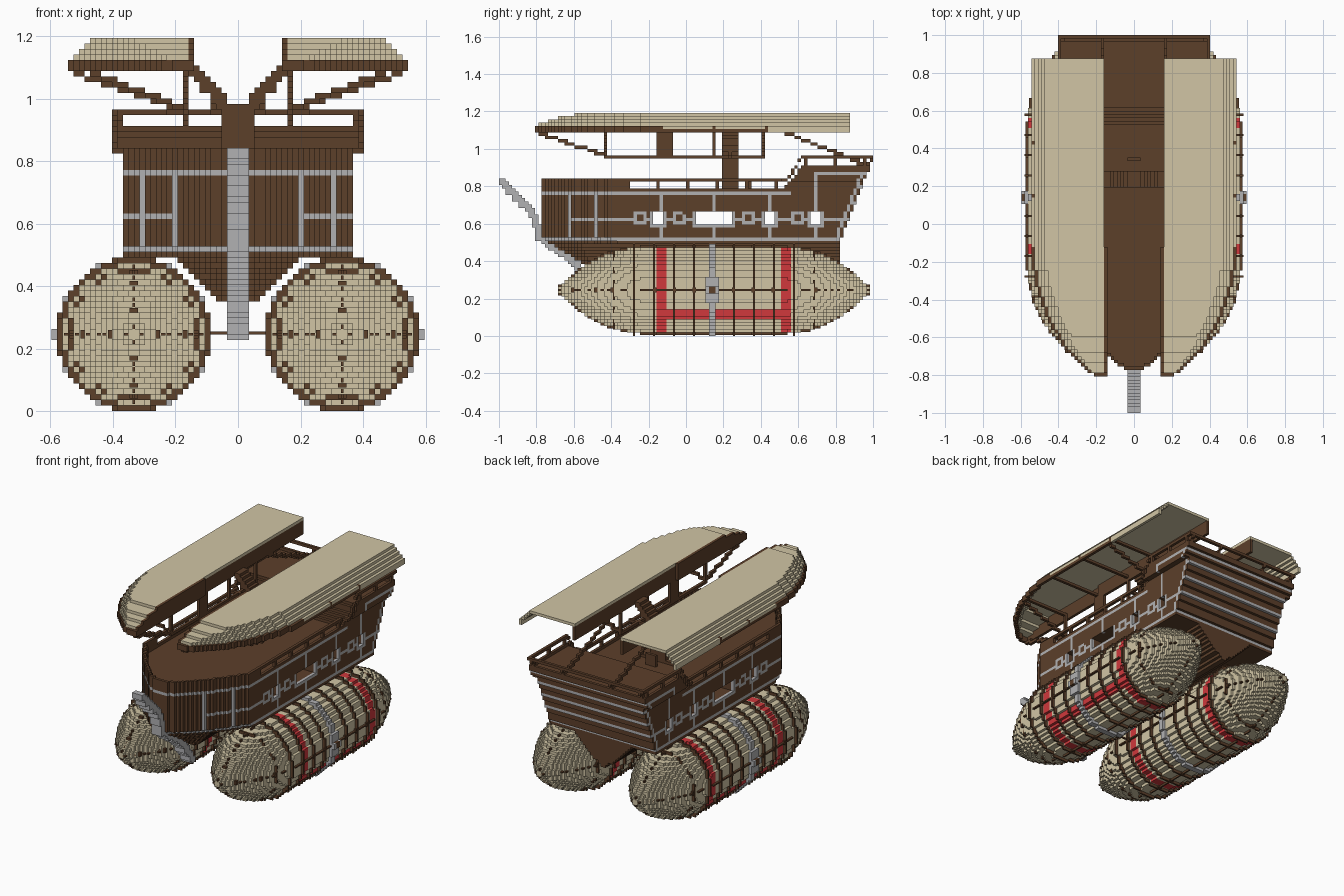
import bpy, math

cube = bpy.data.objects.get("Cube")
if cube:
    bpy.data.objects.remove(cube)

S = 1 / 57                      # block size
BROWN, TAN, GREY, RED = range(4)
MATS = []
for label, rgb in (("dark wood", (0.107, 0.050, 0.023)), ("canvas", (0.64, 0.56, 0.375)),
                   ("iron grey", (0.44, 0.44, 0.45)), ("red cloth", (0.63, 0.040, 0.045))):
    m = bpy.data.materials.new(label)
    m.use_nodes = True
    m.diffuse_color = (*rgb, 1)
    m.node_tree.nodes["Principled BSDF"].inputs["Base Color"].default_value = (*rgb, 1)
    MATS.append(m)

# Axis, direction and corner offsets for each block side
SIDES = []
for a in range(3):
    b, c = (a + 1) % 3, (a + 2) % 3
    for d in (0, 1):
        quad = []
        for u, v in ((0, 0), (1, 0), (1, 1), (0, 1)):
            o = [0, 0, 0]
            o[a], o[b], o[c] = d, u, v
            quad.append(tuple(o))
        n = [0, 0, 0]
        n[a] = 2 * d - 1
        SIDES.append((tuple(n), quad if d else quad[::-1]))


def build(name, cells, step=(S, S, S), y0=0.0):
    """Skin a set of blocks and mirror it over x = 0."""
    verts, faces, mats = {}, [], []
    for (i, j, k), mat in cells.items():
        for n, quad in SIDES:
            near = (i + n[0], j + n[1], k + n[2])
            if near in cells or near[0] < 0:
                continue
            faces.append([verts.setdefault((i + o[0], j + o[1], k + o[2]), len(verts)) for o in quad])
            mats.append(mat)
    mesh = bpy.data.meshes.new(name)
    mesh.from_pydata([(p[0] * step[0], p[1] * step[1] + y0, p[2] * step[2]) for p in verts], [], faces)
    for m in MATS:
        mesh.materials.append(m)
    mesh.polygons.foreach_set("material_index", mats)
    ob = bpy.data.objects.new(name, mesh)
    bpy.context.collection.objects.link(ob)
    ob.modifiers.new("Mirror", 'MIRROR').use_clip = True


def cell(v):
    return math.floor(v / S + 1e-6)


def beam(cells, p, q, mat=BROWN, size=(1, 1, 1)):
    """Stepped beam of blocks from p to q."""
    n = max(1, int(max(abs(b - a) for a, b in zip(p, q)) / S * 1.5))
    for t in range(n + 1):
        c = [cell(a + (b - a) * t / n) for a, b in zip(p, q)]
        for i in range(size[0]):
            for j in range(size[1]):
                for k in range(size[2]):
                    cells[(c[0] + i, c[1] + j, c[2] + k)] = mat


# ---- Float bags: stepped pointed ends with a straight middle ----
CX, CZ = 19, 14                 # bag centre in blocks


def bag_radius(y):
    u = max(0, -0.15 - y, y - 0.45) / 0.535
    return 13.15 * max(0, 1 - u ** 2.6)


def disc(r):
    n = math.ceil(r)
    for a in range(-n, n):
        for b in range(-n, n):
            d = math.hypot(a + 0.5, b + 0.5)
            if d < r:
                yield a, b, d


bag, bands, strips = {}, {}, {}
for j in range(-40, 58):
    y = (j + 0.5) * S
    r = max(bag_radius(y), 1.5 if -0.68 < y < 0.98 else 0)
    red = abs(y + 0.125) < 0.027 or abs(y - 0.53) < 0.027
    low_red = -0.15 < y < 0.57
    for a, b, d in disc(r):
        stripe = low_red and a > 0 and 0.08 < (b + 0.5 + CZ) * S < 0.14
        bag[(CX + a, j, CZ + b)] = RED if red or stripe else TAN
    # iron band, widened to a buckle on the outer side
    off = abs(y - 0.148)
    if off < 0.036:
        for a, b, d in disc(14.1):
            if d > 11.8 and (off < 0.018 or (a > 0 and -4 <= b < 4)):
                bands[(CX + a, j, CZ + b)] = GREY
        for b in (-1, 0):
            bands[(CX + 14, j, CZ + b)] = BROWN if off < 0.018 else GREY
    # four lengthwise battens in quarter blocks, with studs at the hoops
    if r > 1:
        stud = abs((y - 0.15 + 0.0535) % 0.107 - 0.0535) < 0.010
        wide = 3 if stud else 1
        top = 4 * int(r)
        for w in range(-wide, wide):
            for h in range(top - 2, top + 3):
                for a, b in ((w, h), (w, -1 - h), (h, w), (-1 - h, w)):
                    strips[(4 * CX + a, j, 4 * CZ + b)] = BROWN
build("float_bag", bag)
build("bag_iron_band", bands)
build("bag_battens", strips, (S / 4, S, S / 4))

# Thin wooden hoops round the bags, flush towards the ends
hoops = {}
for n in range(-5, 6):
    r = bag_radius(0.15 + 0.107 * n)
    if n and r > 10:
        for a, b, d in disc(r + (0.9 if r > 12.5 else 0.4)):
            if d > r - 1.5:
                hoops[(CX + a, 10 * n, CZ + b)] = BROWN
build("bag_hoops", hoops, (S, 0.0107, S), 0.145)

# Cross struts between the bags
struts = {}
for y in (-0.17, 0.15, 0.47):
    for i in range(0, 13):
        struts[(i, cell(y) * 2, 28)] = BROWN
build("cross_struts", struts, (S / 2, S / 2, S / 2))


# ---- Hull ----
def stern(z):
    return 0.82 + max(0, z - 0.5) * 0.40


def hull_half(y, z):
    tip = -0.78 + max(0, 0.53 - z) * 1.6
    if y < tip or y > stern(z):
        return 0
    wide = 0.375 if z > 0.49 else max(0, 0.03 + (z - 0.33) * 1.1)
    if z > 0.83 and y > 0.5:
        wide = 0.405
    t = min(1, (y - tip) / 0.5)
    return min(wide, 0.04 + 0.365 * (1 - (1 - t) ** 1.6))


def deck(y):
    return 0.775 + 0.115 * min(1, max(0, (y - 0.53) / 0.09))


WINDOWS = ((-0.15, 0.027), (0.145, 0.10), (0.44, 0.027), (0.695, 0.027))
PORTS = (-0.245, -0.04, 0.335, 0.595)
FRAMES = (-0.62, -0.48, -0.14, 0.15, 0.44, 0.70)


def on(v, target):
    return abs(v - target) <= S / 2


def trim(y, z):
    """Colour of the outer hull skin."""
    if y + S > stern(z):
        return GREY if any(on(z, t) for t in (0.52, 0.62, 0.71, 0.79, 0.87)) else BROWN
    if on(z, 0.52) or (on(z, 0.77) and y < 0.57) or (on(z, 0.87) and y > 0.69):
        return GREY
    if 0.52 < z < (0.87 if y > 0.6 else 0.77):
        if any(on(y, f) for f in FRAMES) or y + 2 * S > stern(z):
            return GREY
        if any(abs(y - w) < hw + S and abs(z - 0.63) < 0.045 for w, hw in WINDOWS):
            return GREY
        if any(0.018 < math.hypot(y - p, z - 0.63) < 0.040 for p in PORTS):
            return GREY
        if on(z, 0.63) and -0.62 < y and not any(abs(y - p) < 0.03 for p in PORTS):
            return GREY
    return BROWN


hull = {}
for k in range(18, 56):
    z = (k + 0.5) * S
    for j in range(-45, 58):
        y = (j + 0.5) * S
        h, ahead, behind, d = hull_half(y, z), hull_half(y - S, z), hull_half(y + S, z), deck(y)
        poop = y > 0.6
        if any(abs(y - w) < hw and abs(z - 0.63) < 0.03 for w, hw in WINDOWS):
            continue            # window openings run right through
        for i in range(0, 24):
            x = (i + 0.5) * S
            if x >= h:
                break
            edge = x + S >= h or x >= ahead or x >= behind
            if z > d:           # bulwark, posts and handrail
                post = j % 9 == 0 or y < -0.30 or (poop and i in (9, 21))
                gap = d + 0.018 < z < d + (0.057 if poop else 0.042) and not post
                if edge and z < d + (0.07 if poop else 0.062) and not gap:
                    hull[(i, j, k)] = BROWN
            else:
                hull[(i, j, k)] = trim(y, z) if edge else BROWN
build("hull", hull)

# Stem post and forefoot
stem = {}
for p, q in (((-0.998, 0.82), (-0.83, 0.65)), ((-0.83, 0.65), (-0.79, 0.52)),
             ((-0.79, 0.52), (-0.59, 0.37)), ((-0.59, 0.37), (-0.50, 0.232))):
    beam(stem, (0, *p), (0, *q), GREY, (2, 2, 2))
build("stem_post", stem)

# Mast with forked arms, and small deck fittings
mast = {}
beam(mast, (0, 0.20, 0.77), (0, 0.20, 0.96), BROWN, (3, 5, 2))
beam(mast, (0.02, 0.20, 0.95), (0.13, 0.20, 1.08), BROWN, (2, 5, 2))
beam(mast, (0.04, 0.24, 0.97), (0.22, 0.24, 0.95))
build("mast", mast)
fittings = {}
beam(fittings, (0.0, 0.34, 0.77), (0.0, 0.34, 0.83), BROWN, (2, 1, 1))
beam(fittings, (0.05, 0.25, 0.77), (0.12, 0.25, 0.77), BROWN, (1, 2, 2))
beam(fittings, (0.06, 0.25, 0.77), (0.06, 0.43, 0.77))
build("deck_fittings", fittings)


# ---- Canopies: hollow shells with stepped outer slope and nose ----
NOSE = {67: -0.60, 66: -0.69, 65: -0.73, 64: -0.79}


def canopy_limit(j, k):
    y = (j + 0.5) * S
    if y < NOSE.get(k, -0.81):
        return 0
    u = min(1, max(0, -0.15 - y) / 0.67)
    return 8 + round(23 * (1 - u ** 1.7) ** 0.6) - max(0, k - 63)


canopy = {}
RIBS = [cell(y) for y in (-0.43, -0.14, 0.15, 0.43)]
for j in range(-46, 50):
    inner = 8 if j < -7 else 9
    for k in range(62, 68):
        lim = canopy_limit(j, k)
        for i in range(inner, lim):
            edge = i == lim - 1 or i >= canopy_limit(j - 1, k)
            roof = k == 67 or i >= canopy_limit(j, k + 1)
            skirt = i == inner and (k < 67 or i == 8)
            if skirt or (j in RIBS and k == 63) or (k == 62 and edge):
                canopy[(i, j, k)] = BROWN if skirt or j < 25 else TAN
            elif edge or roof:
                canopy[(i, j, k)] = BROWN if k == 63 and j < -8 else TAN
build("canopy", canopy)

# Canopy frame: rail, posts, outriggers and stays
frame = {}
beam(frame, (0.16, -0.43, 0.95), (0.16, 0.42, 0.95))
for y in (-0.43, 0.15, 0.42):
    beam(frame, (0.16, y, 0.95), (0.16, y, 1.09))
beam(frame, (0.16, -0.145, 0.95), (0.16, -0.145, 1.09), BROWN, (1, 5, 1))
for y, x in ((-0.43, 0.47), (0.42, 0.52)):
    beam(frame, (0.165, y, 0.965), (x, y, 1.08))
beam(frame, (0.17, -0.80, 1.09), (0.17, -0.43, 0.965))
beam(frame, (0.165, 0.53, 1.09), (0.165, 0.95, 0.92))
build("canopy_frame", frame)
